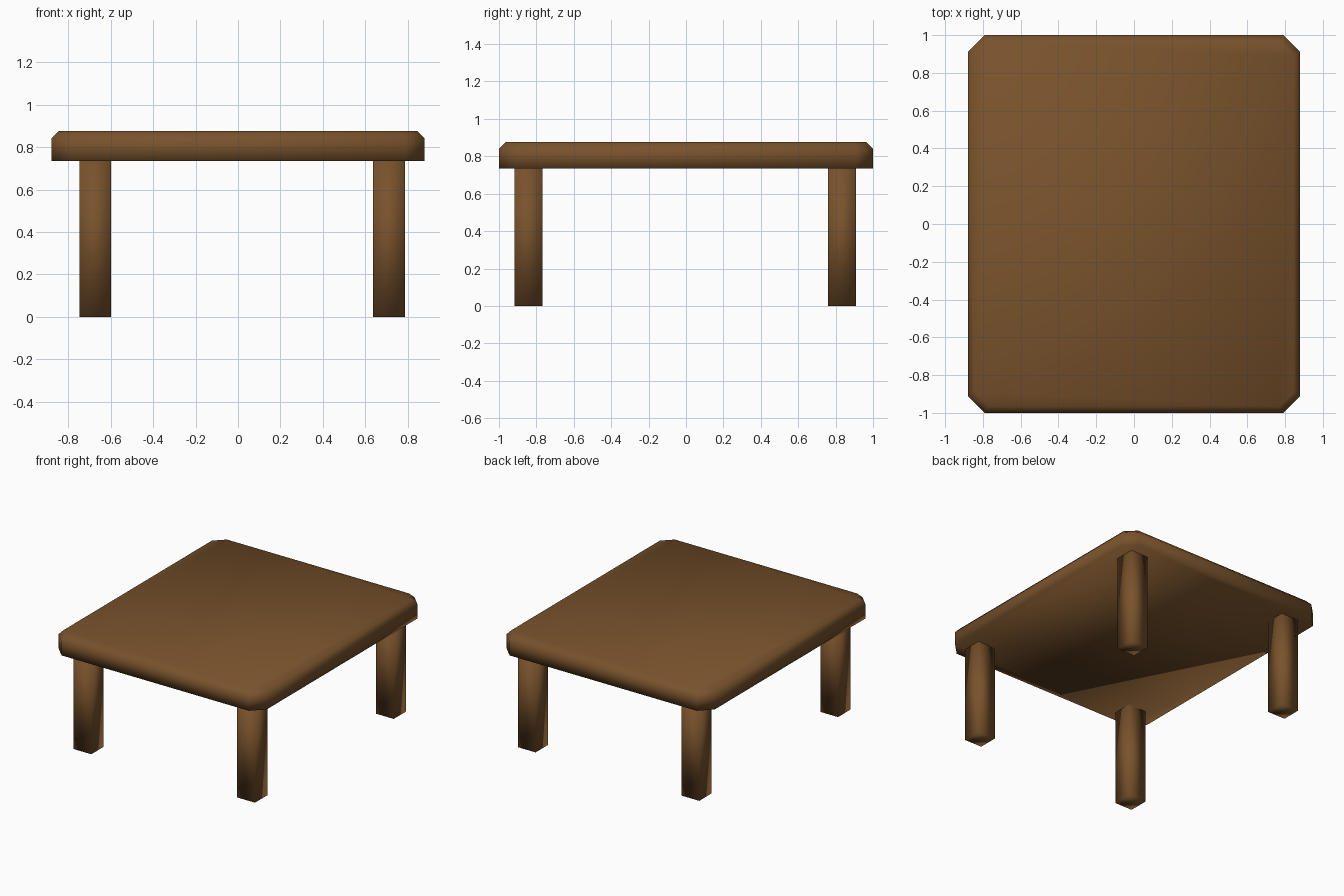
import bpy, bmesh

if "Cube" in bpy.data.objects:
    bpy.data.objects.remove(bpy.data.objects["Cube"])

wood = bpy.data.materials.new("brown_wood")
wood.diffuse_color = (0.19, 0.085, 0.025, 1)
wood.use_nodes = True
wood.node_tree.nodes["Principled BSDF"].inputs["Base Color"].default_value = wood.diffuse_color


def loft(name, rings):
    """Closed solid through rings of matching points, smooth shaded."""
    bm = bmesh.new()
    loops = [[bm.verts.new(p) for p in ring] for ring in rings]
    n = len(loops[0])
    for low, high in zip(loops, loops[1:]):
        for i in range(n):
            j = (i + 1) % n
            bm.faces.new((low[i], low[j], high[j], high[i]))
    bm.faces.new(loops[0][::-1])
    bm.faces.new(loops[-1])
    bmesh.ops.recalc_face_normals(bm, faces=bm.faces[:])
    for f in bm.faces:
        f.smooth = True
    mesh = bpy.data.meshes.new(name)
    bm.to_mesh(mesh)
    bm.free()
    mesh.materials.append(wood)
    obj = bpy.data.objects.new(name, mesh)
    bpy.context.collection.objects.link(obj)
    return obj


def clipped_rect(hx, hy, cut, z):
    """Rectangle outline with its four corners cut off."""
    return [(hx, -hy + cut, z), (hx, hy - cut, z),
            (hx - cut, hy, z), (-hx + cut, hy, z),
            (-hx, hy - cut, z), (-hx, -hy + cut, z),
            (-hx + cut, -hy, z), (hx - cut, -hy, z)]


# Table top: cut corners and a chamfered upper rim
loft("table_top", [clipped_rect(0.88, 1.0, 0.088, 0.735),
                   clipped_rect(0.88, 1.0, 0.088, 0.84),
                   clipped_rect(0.845, 0.965, 0.075, 0.876)])

# Four square legs, set slightly off centre
h = 0.075
for side, x in (("left", -0.673), ("right", 0.711)):
    for end, y in (("front", -0.843), ("back", 0.833)):
        loft(f"{end}_{side}_leg",
             [[(x - h, y - h, z), (x + h, y - h, z),
               (x + h, y + h, z), (x - h, y + h, z)] for z in (0, 0.735)])
